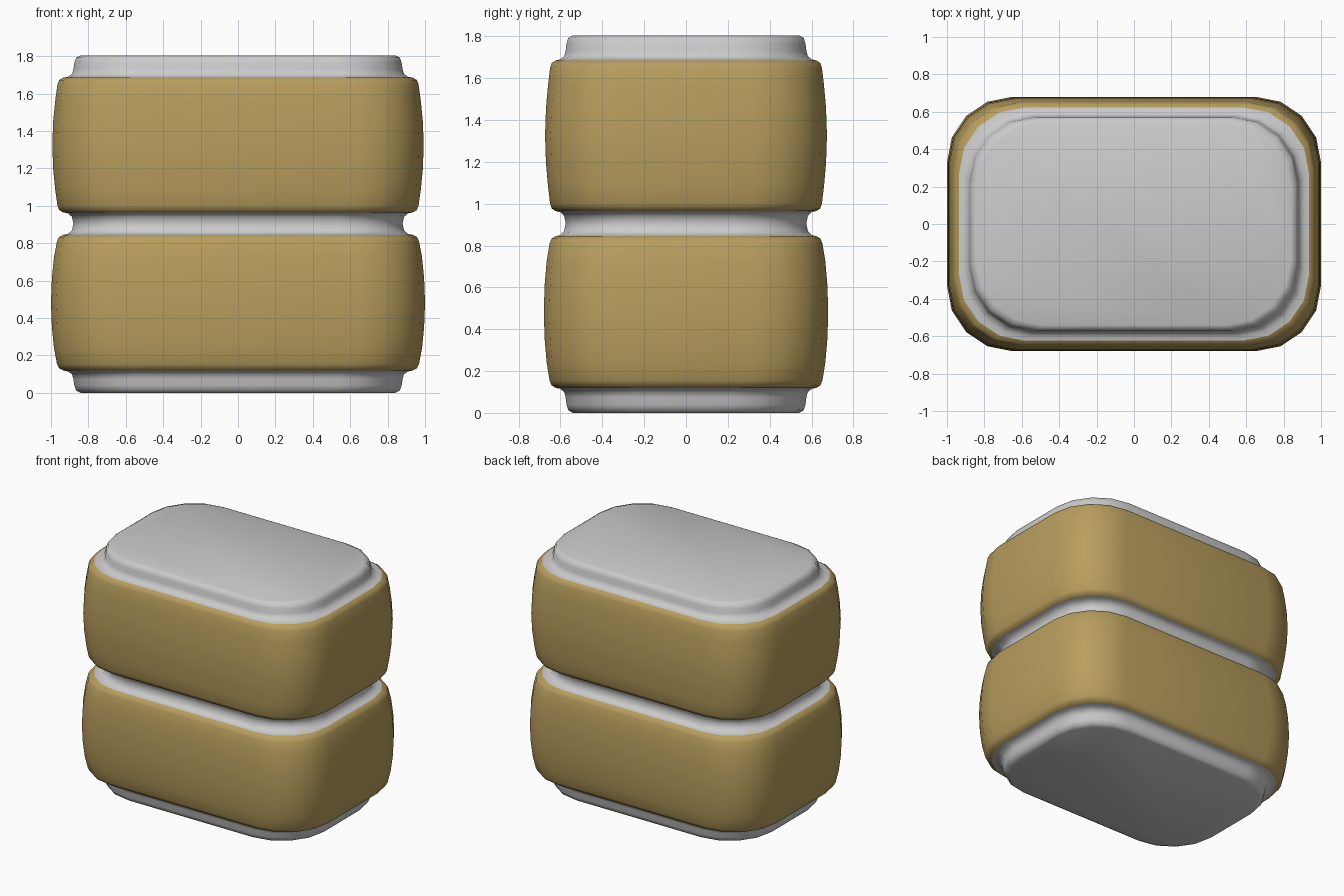
import bpy, math

if "Cube" in bpy.data.objects:
    bpy.data.objects.remove(bpy.data.objects["Cube"])


def ring(bm_verts, inset, z):
    """Append one rounded-rectangle outline, inset from the widest outline."""
    hx, hy, r, n = 1.0 - inset, 0.68 - 0.87 * inset, 0.35, 4
    for q, (sx, sy) in enumerate([(1, 1), (-1, 1), (-1, -1), (1, -1)]):
        for i in range(n + 1):
            a = math.radians(90 * (q + i / n))
            bm_verts.append((sx * (hx - r) + r * math.cos(a),
                             sy * (hy - r) + r * math.sin(a), z))


def loft(name, profile, material=None, cap_bottom=False, cap_top=False):
    """Skin a stack of rounded-rectangle outlines given as (inset, z)."""
    verts, faces, n = [], [], 20
    for inset, z in profile:
        ring(verts, inset, z)
    for k in range(len(profile) - 1):
        for i in range(n):
            j = (i + 1) % n
            faces.append((k * n + i, k * n + j, (k + 1) * n + j, (k + 1) * n + i))
    if cap_bottom:
        faces.append(tuple(reversed(range(n))))
    if cap_top:
        faces.append(tuple(range(len(verts) - n, len(verts))))
    mesh = bpy.data.meshes.new(name)
    mesh.from_pydata(verts, [], faces)
    obj = bpy.data.objects.new(name, mesh)
    bpy.context.collection.objects.link(obj)
    if material:
        mesh.materials.append(material)
    bpy.ops.object.select_all(action='DESELECT')
    obj.select_set(True)
    bpy.context.view_layer.objects.active = obj
    bpy.ops.object.shade_smooth_by_angle(angle=math.radians(50))
    return obj


gold = bpy.data.materials.new("gold")
gold.diffuse_color = (0.48, 0.34, 0.11, 1)
gold.use_nodes = True
gold.node_tree.nodes["Principled BSDF"].inputs["Base Color"].default_value = gold.diffuse_color

# Foot and lid: stepped caps with a small fillet into the bands
cap = [(0.16, 0.0), (0.135, 0.012), (0.125, 0.04), (0.12, 0.075),
       (0.112, 0.1), (0.09, 0.115), (0.065, 0.12)]
loft("foot", cap, cap_bottom=True)
loft("lid", [(d, 1.805 - z) for d, z in reversed(cap)], cap_top=True)

# Waist: concave groove between the bands
loft("waist", [(0.065, 0.845), (0.09, 0.85), (0.112, 0.868), (0.12, 0.905),
               (0.112, 0.942), (0.09, 0.96), (0.065, 0.965)])

# Bulging gold bands
band = [(0.065, 0.0), (0.043, 0.012), (0.032, 0.035), (0.016, 0.12), (0.005, 0.23)]
for name, z0, z1, extra in (("lower_band", 0.12, 0.845, 0.0),
                            ("upper_band", 0.965, 1.685, 0.007)):
    e = [0, extra * 0.2, extra * 0.4, extra, extra]
    low = [(d + x, z0 + z) for (d, z), x in zip(band, e)]
    high = [(d + x, z1 - z) for (d, z), x in zip(band, e)]
    loft(name, low + [(extra, (z0 + z1) / 2)] + high[::-1], gold)
